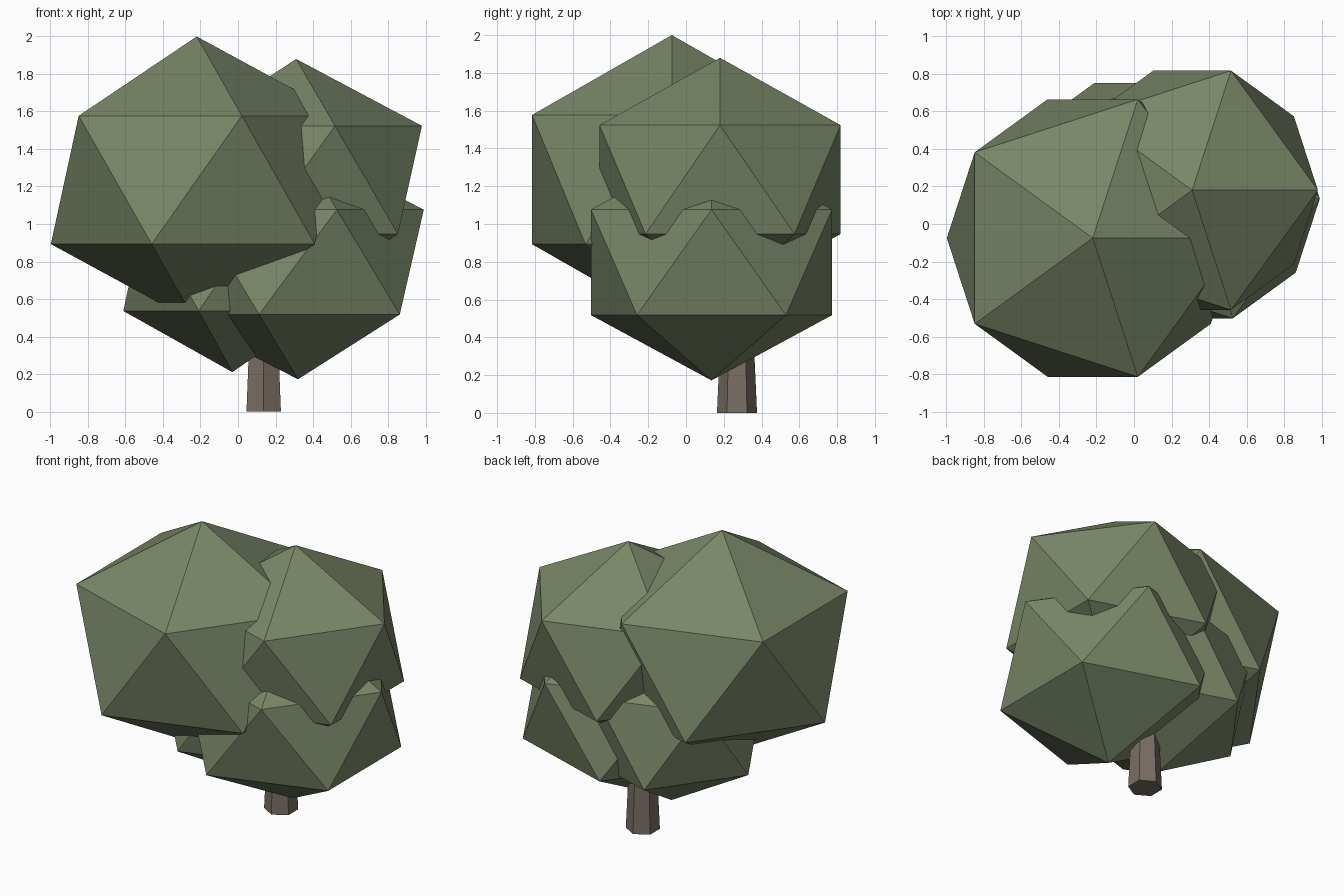
import bpy

if "Cube" in bpy.data.objects:
    bpy.data.objects.remove(bpy.data.objects["Cube"])


def material(name, rgb):
    mat = bpy.data.materials.new(name)
    mat.diffuse_color = (*rgb, 1.0)
    mat.use_nodes = True
    mat.node_tree.nodes["Principled BSDF"].inputs["Base Color"].default_value = mat.diffuse_color
    return mat


leaf_green = material("leaf green", (0.19, 0.24, 0.135))
bark_brown = material("bark brown", (0.19, 0.155, 0.125))


def foliage(name, centre, radius, half_height):
    """Slightly flattened icosahedron with a point straight up."""
    bpy.ops.mesh.primitive_ico_sphere_add(subdivisions=1, radius=1, location=centre)
    clump = bpy.context.object
    clump.name = name
    clump.scale = (radius, radius, half_height)
    bpy.ops.object.transform_apply(location=False, rotation=False, scale=True)
    clump.data.materials.append(leaf_green)


# Four overlapping leaf clumps
foliage("foliage_large", (-0.22, -0.075, 1.235), 0.87, 0.765)
foliage("foliage_upper_right", (0.31, 0.18, 1.235), 0.75, 0.645)
foliage("foliage_lower_right", (0.32, 0.135, 0.797), 0.75, 0.625)
foliage("foliage_lower_left", (-0.03, 0.2, 0.80), 0.65, 0.59)

# Six-sided tapered trunk, reaching up into the leaves
bpy.ops.mesh.primitive_cone_add(vertices=6, radius1=0.106, radius2=0.07,
                                depth=0.8, location=(0.137, 0.27, 0.4))
trunk = bpy.context.object
trunk.name = "trunk"
trunk.data.materials.append(bark_brown)
